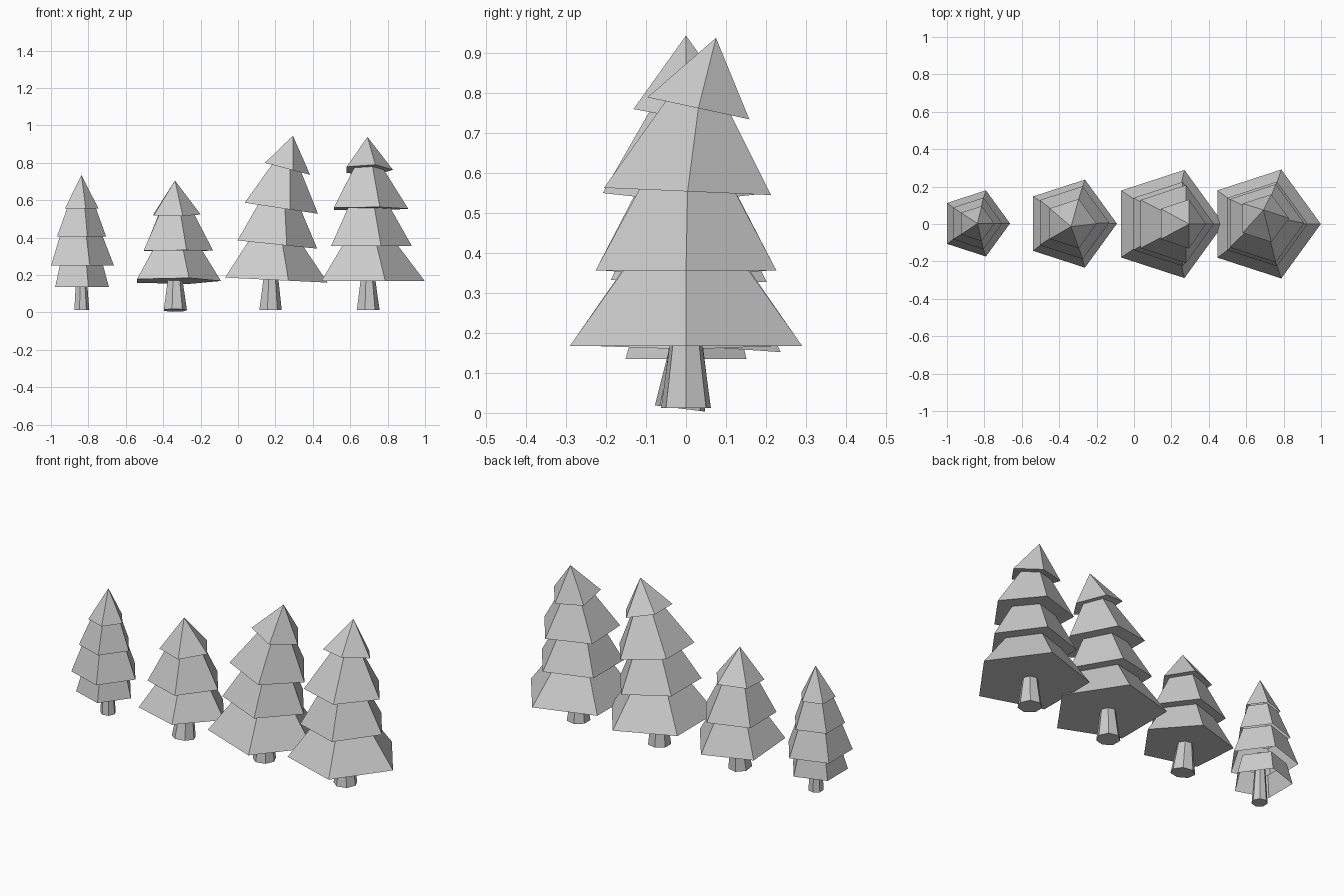
import bpy, bmesh, math
from mathutils import Matrix, Vector

if "Cube" in bpy.data.objects:
    bpy.data.objects.remove(bpy.data.objects["Cube"])


def ring(bm, center, radius, tilt, axis, sides):
    """Regular polygon with a corner on +x, tilted about one axis."""
    rot = Matrix.Rotation(math.radians(tilt), 3, axis)
    verts = []
    for i in range(sides):
        a = 2 * math.pi * i / sides
        p = Vector((radius * math.cos(a), radius * math.sin(a), 0))
        verts.append(bm.verts.new(Vector(center) + rot @ p))
    return verts


def bridge(bm, low, high):
    n = len(low)
    for i in range(n):
        j = (i + 1) % n
        bm.faces.new((low[i], low[j], high[j], high[i]))


def finish(bm, name):
    mesh = bpy.data.meshes.new(name)
    bm.to_mesh(mesh)
    bm.free()
    obj = bpy.data.objects.new(name, mesh)
    bpy.context.collection.objects.link(obj)


def trunk(name, base, top, axis):
    """base and top: (x, y, z, radius, tilt)."""
    bm = bmesh.new()
    low = ring(bm, base[:3], base[3], base[4], axis, 7)
    high = ring(bm, top[:3], top[3], top[4], axis, 7)
    bridge(bm, low, high)
    bm.faces.new(low[::-1])
    finish(bm, name)


def tiers(name, levels, apex, axis, closed=True):
    """levels: (x, y, z, bottom radius, top radius, tilt); each tier ends at the next level."""
    bm = bmesh.new()
    for i, (x, y, z, r, top_r, tilt) in enumerate(levels):
        low = ring(bm, (x, y, z), r, tilt, axis, 5)
        if i + 1 < len(levels):
            n = levels[i + 1]
            bridge(bm, low, ring(bm, n[:3], top_r, n[5], axis, 5))
        else:
            tip = bm.verts.new(apex)
            for k in range(5):
                bm.faces.new((low[k], low[(k + 1) % 5], tip))
        if closed:
            bm.faces.new(low[::-1])
    finish(bm, name)


# Small slim tree, branches open underneath
trunk("slim_tree_trunk", (-.837, 0, .013, .042, 0), (-.84, 0, .30, .022, 0), 'Y')
tiers("slim_tree_branches", [
    (-.849, 0, .135, .159, .128, 0),
    (-.849, .003, .25, .186, .127, 0),
    (-.850, .003, .405, .145, .086, 0),
    (-.845, .002, .555, .099, 0, 0)], (-.837, .003, .735), 'Y', closed=False)

# Short wide tree, bowed towards the front at its tip
trunk("short_tree_trunk", (-.338, -.015, .011, .065, -7), (-.338, .002, .17, .042, -4), 'X')
tiers("short_tree_branches", [
    (-.339, .002, .168, .248, .147, -3.9),
    (-.338, .007, .33, .205, .105, -.7),
    (-.338, .002, .523, .139, 0, 3)], (-.337, -.014, .705), 'X')

# Tall tree leaning right
trunk("leaning_tree_trunk", (.171, 0, .013, .063, 0), (.174, 0, .178, .042, 2.8), 'Y')
tiers("leaning_tree_branches", [
    (.176, 0, .174, .304, .165, 2.8),
    (.188, 0, .365, .237, .13, 5.9),
    (.211, 0, .56, .219, .09, 8.6),
    (.252, 0, .771, .138, 0, 14.9)], (.294, 0, .944), 'Y')

# Tall tree bending backwards at the top
trunk("bent_tree_trunk", (.693, 0, .012, .064, 0), (.693, 0, .17, .042, 0), 'X')
tiers("bent_tree_branches", [
    (.693, 0, .167, .306, .165, 0),
    (.691, 0, .356, .238, .127, 0),
    (.690, .004, .554, .220, .088, -2.5),
    (.692, .031, .762, .137, 0, -12.2)], (.692, .075, .938), 'X')
